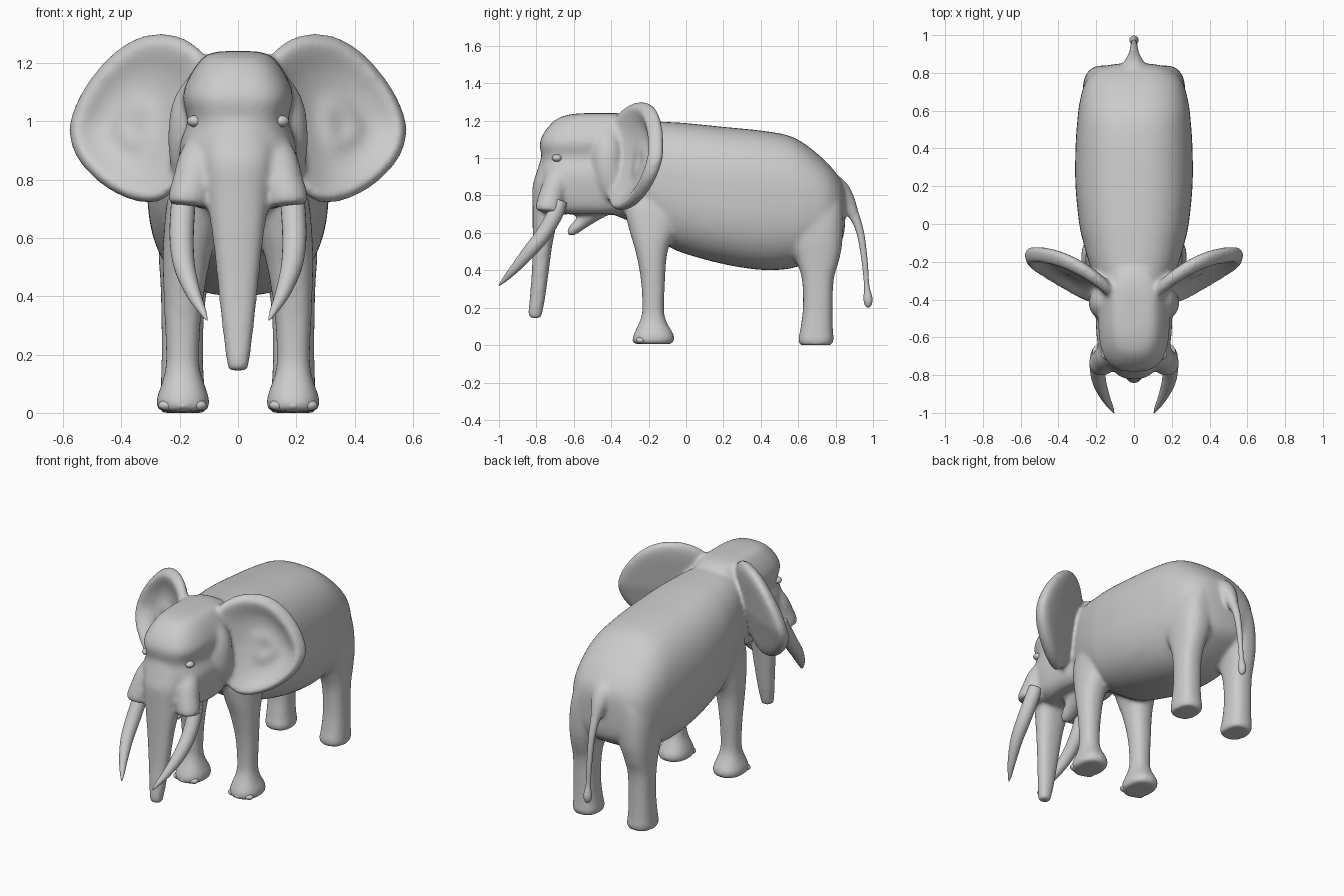
import bpy, bmesh, math
from mathutils import Vector


def dense(rows, k=5, closed=False):
    """Catmull-Rom interpolation of a list of equal-length tuples."""
    n, out = len(rows), []
    for i in range(n if closed else n - 1):
        if closed:
            p = [rows[(i + d) % n] for d in (-1, 0, 1, 2)]
        else:
            p = [rows[min(max(i + d, 0), n - 1)] for d in (-1, 0, 1, 2)]
        for j in range(k):
            t = j / k
            out.append(tuple(0.5 * (2*b + (c-a)*t + (2*a-5*b+4*c-d)*t*t + (3*b-a-3*c+d)*t**3)
                             for a, b, c, d in zip(*p)))
    return out if closed else out + [tuple(rows[-1])]


def skin_rings(bm, rings, side=1):
    """Bridge closed rings and cap both ends; side=-1 mirrors in x."""
    vs = [[bm.verts.new((p[0] * side, p[1], p[2])) for p in r] for r in rings]
    for a, b in zip(vs, vs[1:]):
        for i in range(len(a)):
            j = (i + 1) % len(a)
            bm.faces.new((a[i], a[j], b[j], b[i]))
    bm.faces.new(vs[0][::-1])
    bm.faces.new(vs[-1])


def slices(bm, rows, n=2.3, along_y=False, side=1, seg=48):
    """Rows: (position, low, high, x0, x1) superellipse slices along z or y."""
    rings = []
    for q, a, b, x0, x1 in dense(rows):
        ring = []
        for i in range(seg):
            t = 2 * math.pi * i / seg
            c, s = math.cos(t), math.sin(t)
            x = (x0+x1)/2 + (x1-x0)/2 * math.copysign(abs(c)**(2/n), c)
            w = (a+b)/2 + (b-a)/2 * math.copysign(abs(s)**(2/n), s)
            ring.append((x, q, w) if along_y else (x, w, q))
        rings.append(ring)
    skin_rings(bm, rings, side)


def tube(bm, path, side=1, wide=1.0, seg=24):
    """Path: (x, y, z, radius)."""
    pts = dense(path, 6)
    rings = []
    for i, p in enumerate(pts):
        c = Vector(p[:3])
        t = (Vector(pts[min(i+1, len(pts)-1)][:3]) - Vector(pts[max(i-1, 0)][:3])).normalized()
        u = Vector((1, 0, 0))
        u = (u - t * t.dot(u)).normalized()
        v = t.cross(u)
        rings.append([c + p[3] * (u * wide * math.cos(a) + v * math.sin(a))
                      for a in (2 * math.pi * j / seg for j in range(seg))])
    skin_rings(bm, rings, side)


def finish(bm, name):
    bmesh.ops.recalc_face_normals(bm, faces=bm.faces)
    for f in bm.faces:
        f.smooth = True
    me = bpy.data.meshes.new(name)
    bm.to_mesh(me)
    bm.free()
    ob = bpy.data.objects.new(name, me)
    bpy.context.collection.objects.link(ob)
    return ob


def ball(bm, centre, size):
    vs = bmesh.ops.create_uvsphere(bm, u_segments=24, v_segments=14, radius=1)['verts']
    bmesh.ops.scale(bm, verts=vs, vec=size)
    bmesh.ops.translate(bm, verts=vs, vec=centre)


def sym(rows):
    return [(q, a, b, -w, w) for q, a, b, w in rows]


skin = bmesh.new()

# Torso and neck
slices(skin, sym([(-.45, .72, 1.18, .16), (-.3, .66, 1.198, .205), (-.2, .60, 1.198, .24),
                  (-.1, .53, 1.193, .268), (0, .487, 1.187, .29), (.2, .433, 1.167, .31),
                  (.4, .402, 1.147, .31), (.55, .408, 1.12, .30), (.65, .44, 1.065, .287),
                  (.75, .49, .98, .258), (.81, .53, .91, .208), (.838, .57, .86, .15),
                  (.85, .63, .80, .07)]), n=2.5, along_y=True)

# Head
slices(skin, sym([(.70, -.68, -.33, .135), (.735, -.735, -.27, .175), (.82, -.775, -.22, .196),
                  (.92, -.782, -.2, .20), (1.0, -.772, -.2, .174), (1.08, -.782, -.2, .19),
                  (1.15, -.75, -.2, .168), (1.21, -.69, -.24, .128), (1.233, -.62, -.3, .095),
                  (1.24, -.55, -.36, .05)]), n=2.9)

# Trunk
slices(skin, sym([(1.08, -.75, -.6, .09), (.92, -.80, -.6, .125), (.85, -.82, -.6, .125),
                  (.75, -.82, -.64, .11), (.66, -.82, -.685, .096), (.55, -.82, -.712, .081),
                  (.4, -.824, -.733, .066), (.25, -.836, -.753, .049), (.17, -.844, -.768, .038),
                  (.145, -.838, -.773, .033)]), n=2.4)

# Lower lip
tube(skin, [(0, -.42, .77, .07), (0, -.5, .705, .05), (0, -.565, .648, .036),
            (0, -.61, .610, .028), (0, -.632, .59, .014)], wide=1.4)

# Tail root
tube(skin, [(0, .72, .84, .10), (0, .80, .82, .08), (0, .852, .78, .052), (0, .89, .71, .034),
            (0, .914, .65, .024)])

# Ear outline (x, z) and its thickness profile (scale, y offset)
outline = dense([(.11, 1.20), (.16, 1.27), (.245, 1.30), (.33, 1.29), (.405, 1.25), (.482, 1.175),
                 (.545, 1.08), (.578, .98), (.56, .89), (.50, .812), (.42, .753), (.33, .722),
                 (.25, .735), (.17, .83), (.12, 1.0)], 5, closed=True)
section = dense([(.01, .002), (.2, -.008), (.38, .004), (.6, -.008), (.8, -.036), (.92, -.044),
                 (1.005, 0), (.94, .034), (.75, .046), (.4, .046), (.01, .046)], 3)
ear = []
for t, off in section:
    ring = []
    for ox, oz in outline:
        x, z = .36 + (ox - .36) * t, .98 + (oz - .98) * t
        tilt = (.16 if z > 1 else .30) * (z - 1)
        y = -.40 + .78 * (x - .1) - .57 * (x - .1)**2 + tilt + off
        ring.append((x, y, z))
    ear.append(ring)

front_leg = [(.005, -.275, -.075, .11, .267), (.02, -.286, -.064, .098, .279),
             (.05, -.283, -.063, .099, .279), (.09, -.265, -.085, .112, .265),
             (.14, -.243, -.11, .128, .251), (.2, -.234, -.117, .133, .247),
             (.35, -.242, -.112, .124, .253), (.5, -.27, -.098, .10, .258),
             (.62, -.305, -.05, .07, .254), (.75, -.33, .0, .05, .238), (.88, -.3, .0, .05, .19),
             (.95, -.22, -.05, .07, .13)]
hind_leg = [(0, .608, .782, .112, .263), (.03, .60, .79, .106, .268), (.08, .61, .786, .114, .265),
            (.2, .625, .784, .12, .262), (.35, .62, .79, .115, .263), (.45, .59, .818, .10, .266),
            (.55, .55, .836, .07, .272), (.7, .52, .838, .05, .265), (.82, .53, .82, .05, .22),
            (.9, .6, .74, .06, .15)]

for s in (1, -1):
    skin_rings(skin, ear, s)
    slices(skin, front_leg, side=s)
    slices(skin, hind_leg, n=2.5, side=s)
    # Tusk sockets flowing down the cheeks
    tube(skin, [(.10, -.64, .95, .05), (.135, -.69, .87, .068), (.155, -.72, .79, .07),
                (.171, -.735, .735, .07), (.174, -.738, .712, .067)], side=s)
    # Cheek fill and ear root
    tube(skin, [(.08, -.43, 1.16, .06), (.135, -.42, 1.06, .085), (.15, -.42, .96, .09),
                (.15, -.40, .86, .085), (.17, -.36, .79, .06)], side=s)

# Fuse everything into one smooth hide
body = finish(skin, "elephant_body")
rm = body.modifiers.new("Fuse", 'REMESH')
rm.mode = 'VOXEL'
rm.voxel_size = .0105
rm.use_smooth_shade = True
sm = body.modifiers.new("Soften", 'SMOOTH')
sm.factor = .5
sm.iterations = 18

# Tail with tuft
bm = bmesh.new()
tube(bm, [(0, .855, .79, .03), (0, .893, .71, .027), (0, .932, .60, .02),
          (0, .955, .45, .016), (0, .966, .32, .014), (0, .973, .25, .024), (0, .974, .215, .018),
          (0, .974, .20, .005)])
finish(bm, "tail")

# Tusks, eyes and toenails
tusks, eyes, nails = bmesh.new(), bmesh.new(), bmesh.new()
for s in (1, -1):
    tube(tusks, [(.180, -.675, .77, .04), (.189, -.70, .70, .042), (.193, -.765, .59, .041),
                 (.183, -.838, .50, .036), (.153, -.915, .41, .025), (.12, -.975, .345, .012),
                 (.106, -1.0, .318, .002)], side=s)
    ball(eyes, (.148 * s, -.69, 1.0), (.027, .027, .02))
    for x, y in ((.135, -.245), (.19, -.26), (.245, -.242)):
        ball(nails, (x * s, y, .026), (.028, .026, .018))
finish(tusks, "tusks")
finish(eyes, "eyes")
finish(nails, "toenails")
